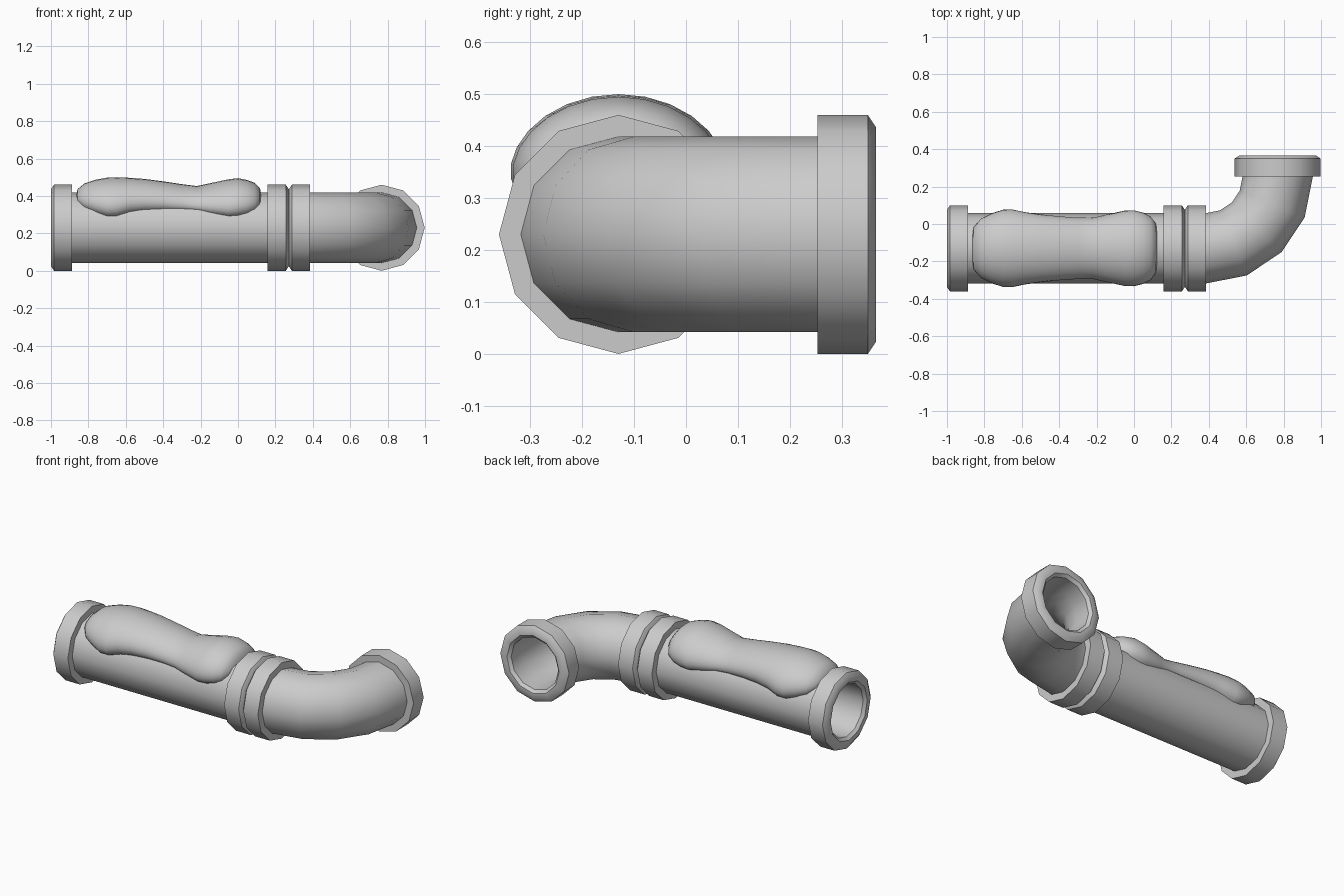
import bpy, bmesh, math
from mathutils import Vector

if "Cube" in bpy.data.objects:
    bpy.data.objects.remove(bpy.data.objects["Cube"])

AXIS_Y, AXIS_Z = -0.13, 0.23
PIPE, FLANGE, RIM, LIP, BORE = 0.188, 0.23, 0.206, 0.175, 0.158
CAP, BEVEL = 0.113, 0.016      # flange length and chamfer


def finish(name, bm, angle):
    bmesh.ops.recalc_face_normals(bm, faces=bm.faces)
    mesh = bpy.data.meshes.new(name)
    bm.to_mesh(mesh)
    bm.free()
    obj = bpy.data.objects.new(name, mesh)
    bpy.context.collection.objects.link(obj)
    bpy.ops.object.select_all(action='DESELECT')
    obj.select_set(True)
    bpy.context.view_layer.objects.active = obj
    bpy.ops.object.shade_smooth_by_angle(angle=math.radians(angle))
    return obj


def pipe(name, path, length, bends, sides=12):
    """Sweep a hollow flanged wall; path(s) gives centre and heading."""
    outer = [(0, RIM), (BEVEL, FLANGE), (CAP, FLANGE), (CAP, PIPE)]
    outer += [(s, PIPE) for s in bends]
    outer += [(length - s, r) for s, r in reversed(outer[:4])]
    inner = [(length, LIP), (length - BEVEL, BORE), (length - CAP, BORE)]
    inner += [(s, BORE) for s in reversed(bends)]
    inner += [(CAP, BORE), (BEVEL, BORE), (0, LIP)]
    bm = bmesh.new()
    rings = []
    for s, r in outer + inner:
        p, h = path(s)
        side = Vector((-math.sin(h), math.cos(h), 0))
        rings.append([bm.verts.new(p + r * (math.cos(a) * side + Vector((0, 0, math.sin(a)))))
                      for a in (2 * math.pi * i / sides for i in range(sides))])
    for k, a in enumerate(rings):
        b = rings[(k + 1) % len(rings)]
        for i in range(sides):
            j = (i + 1) % sides
            bm.faces.new((a[i], a[j], b[j], b[i]))
    return finish(name, bm, 40)


# Straight pipe
JOINT = 0.272
pipe("straight_pipe", lambda s: (Vector((-1 + s, AXIS_Y, AXIS_Z)), 0.0), 1 + JOINT, [])

# Elbow pipe: straight flange, quarter bend, straight flange
R = 0.383
ARC = R * math.pi / 2


def elbow_path(s):
    h = min(max((s - CAP) / R, 0), math.pi / 2)
    p = Vector((JOINT + CAP + R * math.sin(h), AXIS_Y + R * (1 - math.cos(h)), AXIS_Z))
    p.x += min(s - CAP, 0)
    p.y += max(s - CAP - ARC, 0)
    return p, h


pipe("elbow_pipe", elbow_path, 2 * CAP + ARC, [CAP + ARC * k / 4 for k in (1, 2, 3)])

# Soft lumpy cover on top: x, half angle in degrees, crown radius
BASE = 0.178
stations = [(-.865, 24, .178), (-.857, 38, .207), (-.82, 53, .237), (-.76, 63, .257),
            (-.70, 70, .268), (-.65, 70, .270), (-.58, 63, .267), (-.50, 59, .261),
            (-.40, 57, .248), (-.30, 57, .233), (-.22, 59, .223), (-.15, 64, .238),
            (-.05, 70, .259), (.00, 69, .265), (.05, 65, .255), (.09, 58, .240),
            (.117, 45, .212), (.125, 28, .178)]
N = 20
bm = bmesh.new()
rows = []
for x, half, crown in stations:
    row = []
    for i in range(N + 1):
        v = math.sin(math.pi * (i / N - 0.5))
        r = BASE + (crown - BASE) * math.sqrt(max(0, 1 - v ** 4))
        a = math.radians(half) * v
        row.append(bm.verts.new((x, AXIS_Y + r * math.sin(a), AXIS_Z + r * math.cos(a))))
    rows.append(row)
for a, b in zip(rows, rows[1:]):
    for i in range(N):
        bm.faces.new((a[i], b[i], b[i + 1], a[i + 1]))
cover = finish("snow_cover", bm, 60)
if sum(p.normal.z for p in cover.data.polygons) < 0:
    cover.data.flip_normals()
